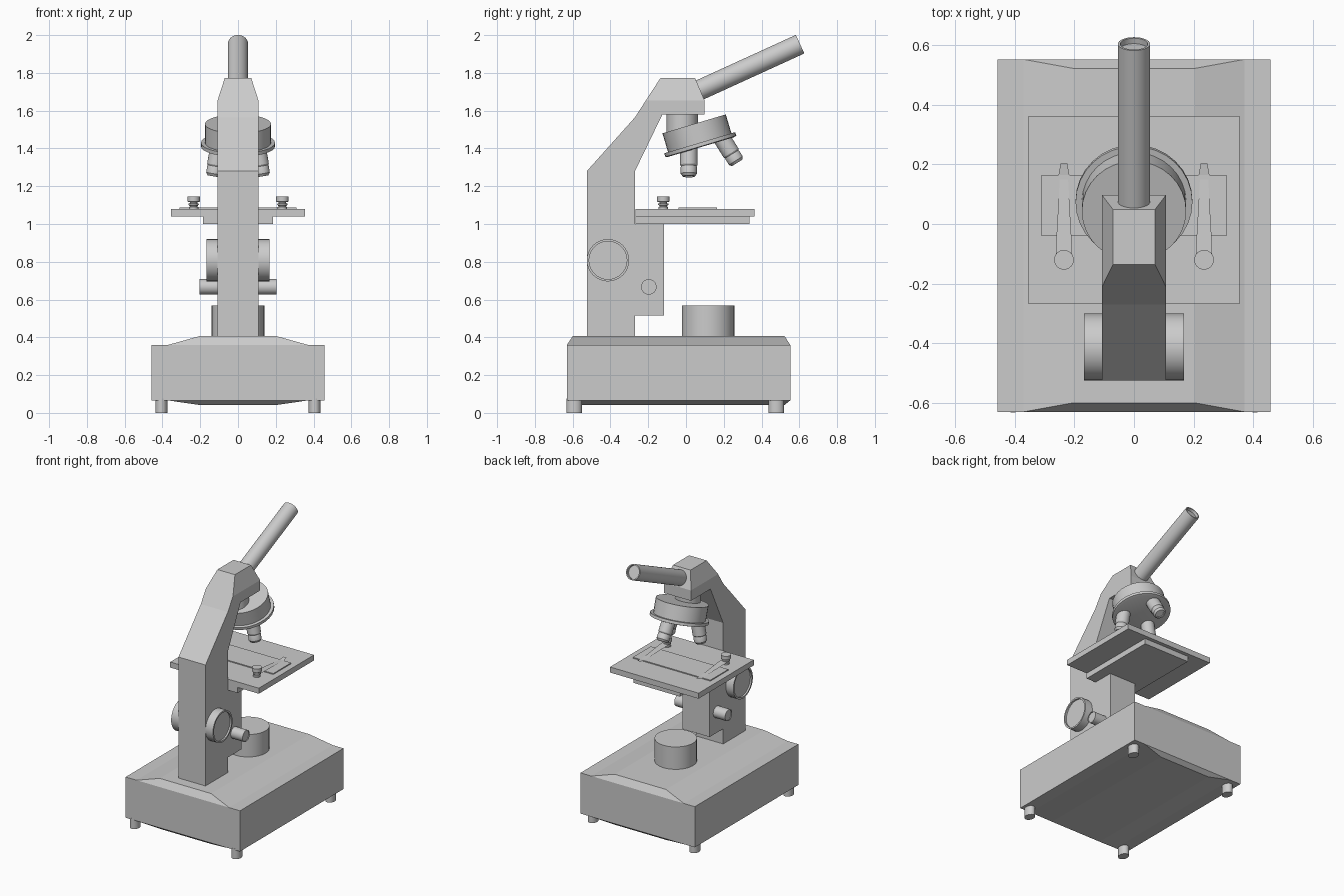
import bpy, bmesh, math
from mathutils import Vector

if "Cube" in bpy.data.objects:
    bpy.data.objects.remove(bpy.data.objects["Cube"])


def finish(name, bm, mirror=False, smooth=True):
    bmesh.ops.recalc_face_normals(bm, faces=bm.faces)
    me = bpy.data.meshes.new(name)
    bm.to_mesh(me)
    bm.free()
    if smooth:
        me.shade_smooth()
        me.set_sharp_from_angle(angle=math.radians(30))
    ob = bpy.data.objects.new(name, me)
    bpy.context.collection.objects.link(ob)
    if mirror:
        ob.modifiers.new("mirror", 'MIRROR').use_clip = False
    return ob


def lathe(name, profile, origin, axis=(0, 0, 1), n=32, mirror=False, scale_x=1):
    """Revolve (radius, height) points around an axis; both ends are capped."""
    bm = bmesh.new()
    q = Vector(axis).to_track_quat('Z', 'Y')
    rings = []
    for r, h in profile:
        ring = []
        for i in range(n):
            a = 2 * math.pi * i / n
            p = Vector((r * math.cos(a) * scale_x, r * math.sin(a), h))
            ring.append(bm.verts.new(Vector(origin) + q @ p))
        rings.append(ring)
    for a, b in zip(rings, rings[1:]):
        for i in range(n):
            j = (i + 1) % n
            bm.faces.new((a[i], a[j], b[j], b[i]))
    bm.faces.new(rings[0])
    bm.faces.new(rings[-1])
    return finish(name, bm, mirror)


def loft(name, a, b, mirror=False):
    """Join two matching outlines into a closed flat-faced solid."""
    bm = bmesh.new()
    va = [bm.verts.new(p) for p in a]
    vb = [bm.verts.new(p) for p in b]
    n = len(va)
    for i in range(n):
        j = (i + 1) % n
        bm.faces.new((va[i], va[j], vb[j], vb[i]))
    bm.faces.new(va)
    bm.faces.new(vb)
    return finish(name, bm, mirror, smooth=False)


def box(name, x, y0, y1, z0, z1):
    c = [(-x, y0), (x, y0), (x, y1), (-x, y1)]
    return loft(name, [(*p, z0) for p in c], [(*p, z1) for p in c])


# Base: slab with a raised, chamfered centre above and below
bm = bmesh.new()
cols = [(-.457, 0), (-.37, 0), (-.205, 1), (.205, 1), (.37, 0), (.457, 0)]
grid = {}
for s, y in ((-1, -.63), (1, .552)):
    for lv, z, rise in (("t", .36, .046), ("b", .066, -.024)):
        grid[s, lv] = [bm.verts.new((x, y - s * .03 * k, z + rise * k)) for x, k in cols]
for lv in "tb":
    f, k = grid[-1, lv], grid[1, lv]
    for i in range(5):
        bm.faces.new((f[i], f[i + 1], k[i + 1], k[i]))
for i in (0, 5):
    bm.faces.new((grid[-1, "t"][i], grid[1, "t"][i], grid[1, "b"][i], grid[-1, "b"][i]))
for s in (-1, 1):
    t, b = grid[s, "t"], grid[s, "b"]
    bm.faces.new((t[0], t[1], t[4], t[5], b[5], b[4], b[1], b[0]))
    bm.faces.new(t[1:5])
    bm.faces.new(b[1:5])
finish("base", bm, smooth=False)

# Feet
for label, y in (("front", -.592), ("back", .478)):
    lathe(label + "_feet", [(.041, 0), (.041, .075)], (.406, y, 0), n=24,
          mirror=True, scale_x=.78)

# Arm with focus block, then the tapered head on top
arm = [(-.525, .40), (-.525, 1.28), (-.27, 1.565), (-.212, 1.655), (.098, 1.655),
       (.098, 1.58), (-.125, 1.58), (-.27, 1.28), (-.27, 1.0), (-.116, 1.0),
       (-.116, .515), (-.27, .515), (-.27, .40)]
loft("arm", [(-.108, y, z) for y, z in arm], [(.108, y, z) for y, z in arm])
loft("head",
     [(-.108, -.212, 1.655), (.108, -.212, 1.655), (.108, .098, 1.655), (-.108, .098, 1.655)],
     [(-.07, -.135, 1.773), (.07, -.135, 1.773), (.07, .048, 1.773), (-.07, .048, 1.773)])

# Eyepiece tube with recessed end
start, end = Vector((0, .05, 1.699)), Vector((0, .604, 1.952))
L = (end - start).length
lathe("eyepiece_tube", [(.054, 0), (.054, L), (.046, L), (.046, L - .02)], start, end - start)

# Nosepiece: neck and tilted turret
tilt = math.radians(16.6)
down = Vector((0, math.sin(tilt), -math.cos(tilt)))
across = Vector((0, math.cos(tilt), math.sin(tilt)))
top = Vector((0, .043, 1.53))
lathe("nosepiece_neck", [(.083, 1.46), (.083, 1.59)], (0, -.02, 0))
lathe("turret", [(.175, 0), (.175, .104), (.196, .104), (.196, .124), (.18, .128)], top, down)

# Objectives
lens = [(.046, -.03), (.046, .08), (.041, .088), (.043, .093), (.043, .128), (.033, .142),
        (.024, .142), (.024, .135)]
a = math.radians(10)
lathe("side_objectives", lens, (.104, .015, 1.392), (math.sin(a), 0, -math.cos(a)),
      n=24, mirror=True)
a = math.radians(32)
lathe("back_objective", lens, top + down * .126 + across * .122,
      (0, math.sin(a), -math.cos(a)), n=24)

# Stage, support plate and slide
box("stage", .354, -.268, .362, 1.04, 1.08)
box("stage_support", .185, -.268, .335, 1.0, 1.04)
box("slide", .31, -.04, .165, 1.08, 1.087)

# Stage clips: screw and tapered spring strip
lathe("clip_screws", [(.025, 1.075), (.025, 1.09), (.019, 1.092), (.019, 1.098), (.027, 1.1),
                      (.027, 1.108), (.02, 1.11), (.02, 1.117), (.033, 1.118), (.033, 1.145)],
      (.235, -.12, 0), n=24, mirror=True)
half = [(.028, -.13, 1.105), (.026, -.06, 1.101), (.014, .15, 1.088), (.018, .165, 1.088),
        (.011, .203, 1.093)]
outline = [(.235 - w, y, z) for w, y, z in half] + [(.235 + w, y, z) for w, y, z in half[::-1]]
bm = bmesh.new()
va = [bm.verts.new(p) for p in outline]
for i in range(4):
    bm.faces.new((va[i], va[i + 1], va[8 - i], va[9 - i]))
bmesh.ops.solidify(bm, geom=bm.faces[:], thickness=.003)
finish("clip_springs", bm, mirror=True, smooth=False)

# Light source
lathe("light_source", [(.139, .39), (.139, .568)], (0, .117, 0))

# Focus knobs with recessed faces
lathe("coarse_knobs", [(.112, .09), (.112, .167), (.1, .167), (.1, .155)],
      (0, -.413, .808), (1, 0, 0), mirror=True)
lathe("fine_knobs", [(.041, .09), (.041, .203), (.036, .203), (.036, .198)],
      (0, -.197, .667), (1, 0, 0), n=24, mirror=True)
